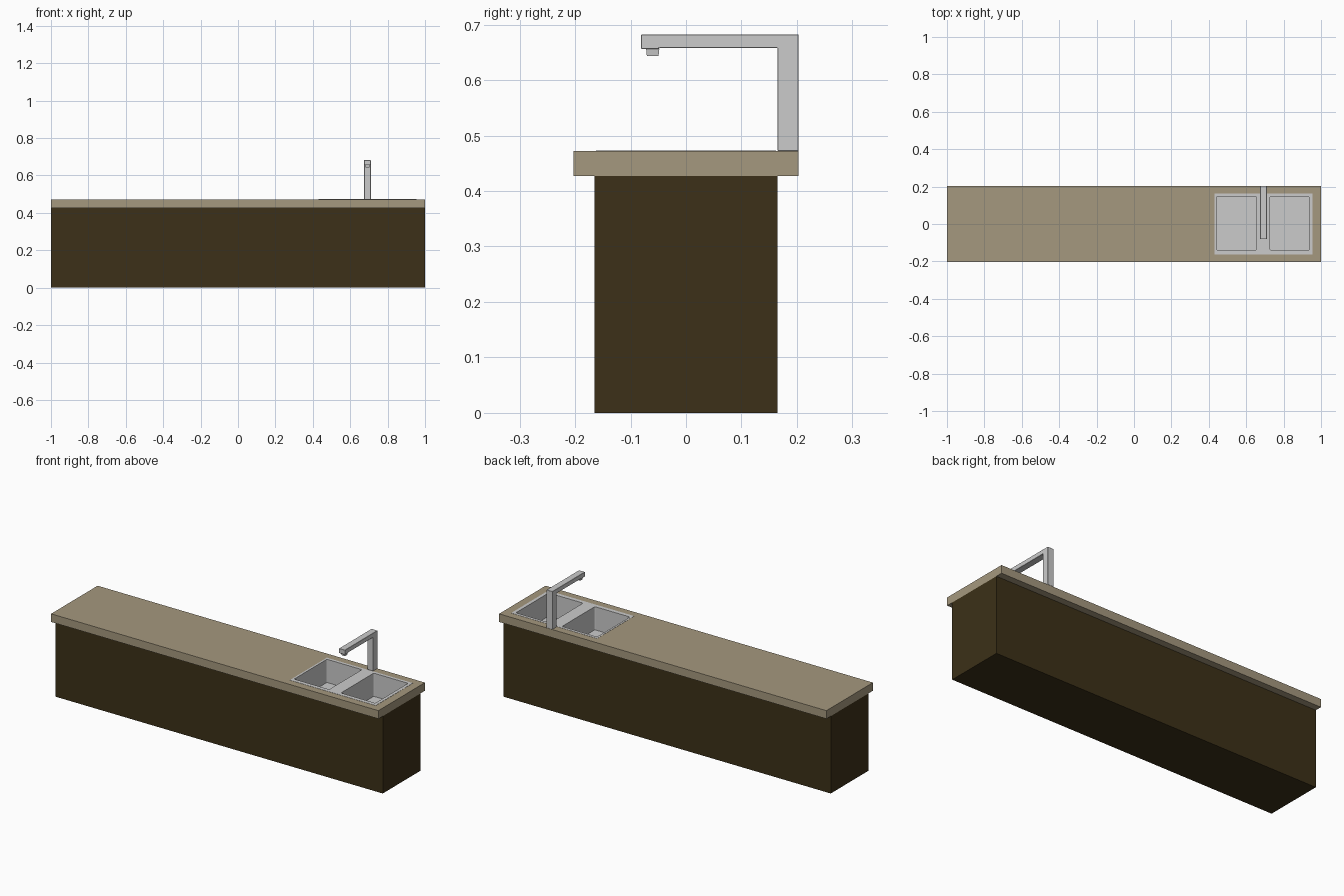
import bpy, bmesh
from mathutils import Vector

if "Cube" in bpy.data.objects:
    bpy.data.objects.remove(bpy.data.objects["Cube"])


def material(name, rgb):
    m = bpy.data.materials.new(name)
    m.diffuse_color = (*rgb, 1)
    m.use_nodes = True
    m.node_tree.nodes["Principled BSDF"].inputs["Base Color"].default_value = m.diffuse_color
    return m


def finish(name, bm, mat=None):
    bmesh.ops.recalc_face_normals(bm, faces=bm.faces)
    me = bpy.data.meshes.new(name)
    bm.to_mesh(me)
    bm.free()
    ob = bpy.data.objects.new(name, me)
    bpy.context.collection.objects.link(ob)
    if mat:
        me.materials.append(mat)
    return ob


def box(name, lo, hi, mat=None, corner=0.0):
    lo, hi = Vector(lo), Vector(hi)
    bm = bmesh.new()
    bmesh.ops.create_cube(bm, size=1)
    for v in bm.verts:
        v.co = (lo + hi) / 2 + v.co * (hi - lo)
    if corner:  # round the upright edges only
        edges = [e for e in bm.edges
                 if abs(e.verts[0].co.z - e.verts[1].co.z) > 1e-4]
        bmesh.ops.bevel(bm, geom=edges, offset=corner, segments=3,
                        profile=0.5, affect='EDGES')
    return finish(name, bm, mat)


def cut(ob, cutter):
    mod = ob.modifiers.new("cut", 'BOOLEAN')
    mod.operation = 'DIFFERENCE'
    mod.solver = 'EXACT'
    mod.object = cutter
    cutter.hide_render = True
    bpy.context.view_layer.objects.active = ob
    bpy.ops.object.modifier_apply(modifier=mod.name)


wood = material("dark_wood", (0.045, 0.03, 0.009))
stone = material("tan_stone", (0.376, 0.314, 0.209))

# Cabinet body and overhanging worktop
cabinet = box("cabinet", (-1, -0.165, 0), (1, 0.165, 0.427), wood)
worktop = box("worktop", (-1, -0.203, 0.427), (1, 0.203, 0.472), stone)

# Sink block let into both, with two basins
sink = box("sink", (0.43, -0.162, 0.33), (0.955, 0.162, 0.473))
opening = box("sink_opening", (0.434, -0.158, 0.332), (0.951, 0.158, 0.6))
helpers = [opening]
for part in (cabinet, worktop):
    cut(part, opening)
for x0, x1 in ((0.441, 0.655), (0.727, 0.937)):
    basin = box("basin_cutter", (x0, -0.14, 0.345), (x1, 0.146, 0.6), corner=0.006)
    cut(sink, basin)
    helpers.append(basin)
for h in helpers:
    bpy.data.objects.remove(h, do_unlink=True)

# Faucet: side profile (y, z) extruded across x
profile = [(0.203, 0.472), (0.203, 0.682), (-0.081, 0.682), (-0.081, 0.656),
           (-0.05, 0.656), (-0.048, 0.658), (0.165, 0.658), (0.165, 0.472)]
bm = bmesh.new()
face = bm.faces.new([bm.verts.new((0.674, y, z)) for y, z in profile])
ext = bmesh.ops.extrude_face_region(bm, geom=[face])
bmesh.ops.translate(bm, vec=(0.036, 0, 0),
                    verts=[g for g in ext["geom"] if isinstance(g, bmesh.types.BMVert)])
faucet = finish("faucet", bm)
bev = faucet.modifiers.new("soft_edges", 'BEVEL')
bev.width, bev.segments = 0.001, 1

# Tapered square nozzle under the spout
bm = bmesh.new()
bmesh.ops.create_cube(bm, size=1)
for v in bm.verts:
    s = 0.024 if v.co.z > 0 else 0.021
    v.co = (0.692 + v.co.x * s, -0.060 + v.co.y * s, 0.65 + v.co.z * 0.014)
finish("nozzle", bm)
